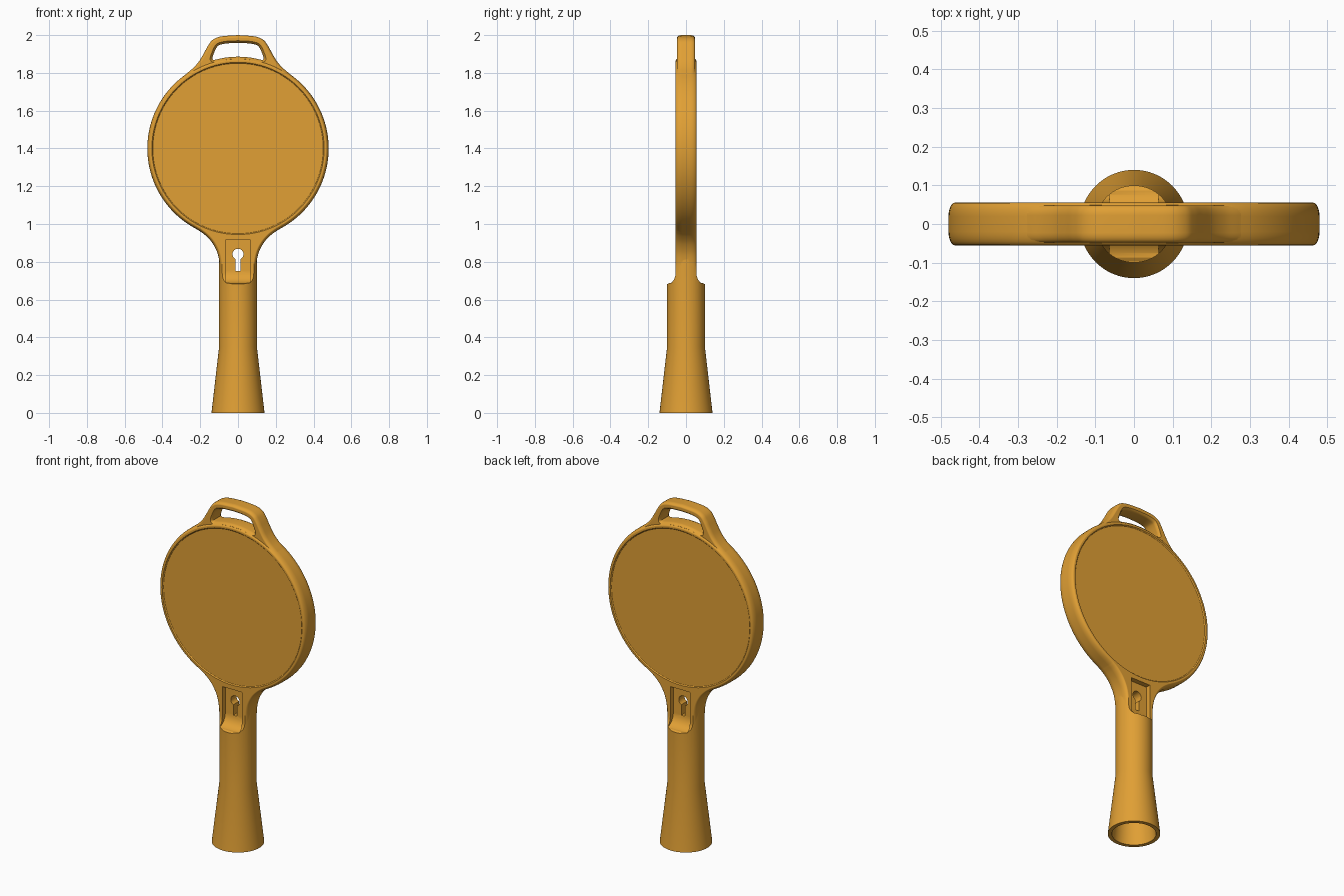
import bpy, bmesh, math
from mathutils import Vector

if "Cube" in bpy.data.objects:
    bpy.data.objects.remove(bpy.data.objects["Cube"])

orange = bpy.data.materials.new("amber_orange")
orange.diffuse_color = (0.75, 0.35, 0.035, 1)
orange.use_nodes = True
orange.node_tree.nodes["Principled BSDF"].inputs["Base Color"].default_value = orange.diffuse_color


def make(name, bm):
    bmesh.ops.recalc_face_normals(bm, faces=bm.faces)
    me = bpy.data.meshes.new(name)
    bm.to_mesh(me)
    bm.free()
    me.materials.append(orange)
    ob = bpy.data.objects.new(name, me)
    bpy.context.collection.objects.link(ob)
    return ob


def spline(pts, n=5):
    """Smooth curve through 2D points."""
    p = [Vector(q) for q in pts]
    p = [2 * p[0] - p[1]] + p + [2 * p[-1] - p[-2]]
    out = []
    for i in range(1, len(p) - 2):
        a, b, c, d = p[i - 1:i + 3]
        for k in range(n):
            t = k / n
            out.append(0.5 * (2 * b + (c - a) * t + (2 * a - 5 * b + 4 * c - d) * t * t
                              + (3 * b - a - 3 * c + d) * t ** 3))
    return out + [p[-2]]


def arc(r, a0, a1, n, cz=1.4):
    return [Vector((r * math.cos(math.radians(a0 + (a1 - a0) * i / n)),
                    cz + r * math.sin(math.radians(a0 + (a1 - a0) * i / n)))) for i in range(n + 1)]


def mirror(half):
    """Close a right-hand half outline (bottom to top) with its mirror image."""
    half = [Vector(p) for p in half]
    return half + [Vector((-p.x, p.y)) for p in reversed(half) if p.x > 1e-5]


def slab(name, pts, rings):
    """Stack of inset copies of an x-z outline; rings = (inset, y)."""
    n = len(pts)
    nor = []
    for i in range(n):
        e1 = (pts[i] - pts[i - 1]).normalized()
        e2 = (pts[(i + 1) % n] - pts[i]).normalized()
        n1, n2 = Vector((-e1.y, e1.x)), Vector((-e2.y, e2.x))
        m = (n1 + n2).normalized()
        nor.append(m / max(0.6, m.dot(n1)))
    bm = bmesh.new()
    layers = []
    for d, y in rings:
        layers.append([bm.verts.new((p.x + q.x * d, y, p.y + q.y * d)) for p, q in zip(pts, nor)])
    for a, b in zip(layers, layers[1:]):
        for i in range(n):
            j = (i + 1) % n
            bm.faces.new((a[i], a[j], b[j], b[i]))
    bm.faces.new(layers[0])
    bm.faces.new(layers[-1])
    return make(name, bm)


def rounded(h, bx, by, n=6):
    """Ring list for a slab of half thickness h with elliptical edges."""
    q = [(bx * (1 - math.cos(math.pi / 2 * i / n)), h - by + by * math.sin(math.pi / 2 * i / n))
         for i in range(n + 1)]
    return [(d, -y) for d, y in reversed(q)] + q


def prism_x(name, prof, w):
    """Extrude a y-z profile across x from -w to w."""
    bm = bmesh.new()
    a = [bm.verts.new((-w, y, z)) for y, z in prof]
    b = [bm.verts.new((w, y, z)) for y, z in prof]
    for i in range(len(a)):
        j = (i + 1) % len(a)
        bm.faces.new((a[i], a[j], b[j], b[i]))
    bm.faces.new(a)
    bm.faces.new(b)
    return make(name, bm)


def boolean(ob, tool, op):
    m = ob.modifiers.new(op, 'BOOLEAN')
    m.operation, m.object, m.solver = op, tool, 'EXACT'
    bpy.context.view_layer.objects.active = ob
    bpy.ops.object.modifier_apply(modifier=m.name)
    bpy.data.objects.remove(tool)


# Round head with flared neck
neck = spline([(.092, .665), (.095, .76), (.1, .81), (.112, .855), (.136, .9), (.168, .936), (.2, .961)])
body = slab("paddle_body", mirror(neck + arc(.48, -62, 90, 56)), rounded(.055, .016, .035))

# Handle: hollow, flared at the foot
prof = [(.118, 0), (.14, 0), (.14, .004), (.1, .35), (.1, .86), (0, .86)]
inner = [(0, .61), (.078, .61), (.078, .35)]
bm = bmesh.new()
N = 64
rows = []
for r, z in prof + inner:
    if r == 0:
        rows.append([bm.verts.new((0, 0, z))] * N)
    else:
        rows.append([bm.verts.new((r * math.cos(2 * math.pi * i / N), r * math.sin(2 * math.pi * i / N), z))
                     for i in range(N)])
for k in range(len(rows)):
    a, b = rows[k], rows[(k + 1) % len(rows)]
    if a[0] is a[1] and b[0] is b[1]:
        continue
    for i in range(N):
        j = (i + 1) % N
        vs = list(dict.fromkeys((a[i], a[j], b[j], b[i])))
        bm.faces.new(vs)
handle = make("handle", bm)

# Shoulder cuts that flatten the handle top, with a curved fillet
for s in (-1, 1):
    fil = [(.2, .682), (.097, .682), (.088, .687), (.073, .694), (.063, .706), (.057, .723), (.0545, .745),
           (.0545, .95), (.2, .95)]
    boolean(handle, prism_x("cutter", [(s * y, z) for y, z in fil], .2), 'DIFFERENCE')
boolean(body, handle, 'UNION')

# Hanging loop at the top
top = spline([(.308, 1.764), (.27, 1.798), (.235, 1.828), (.205, 1.863), (.18, 1.905), (.158, 1.945),
              (.134, 1.975), (.09, 1.993), (0, 2.0)])
loop = slab("loop", mirror([(.2, 1.6), (.29, 1.7)] + top), rounded(.0475, .014, .025))
hole = mirror(spline([(0, 1.886), (.06, 1.882), (.115, 1.871), (.131, 1.869), (.136, 1.878),
                      (.125, 1.91), (.113, 1.935), (.098, 1.948), (.06, 1.956), (0, 1.959)], 3))
boolean(body, loop, 'UNION')
boolean(body, slab("cutter", hole, [(-.012, -.08), (-.012, -.048), (-.005, -.041), (0, -.03),
                                    (0, .03), (-.005, .041), (-.012, .048), (-.012, .08)]), 'DIFFERENCE')

# Shallow round panels and neck pockets on both sides
disc = arc(.447, 0, 360, 96)[:-1]
for s in (-1, 1):
    boolean(body, slab("cutter", disc, [(0, s * .0485), (-.004, s * .0495), (-.010, s * .056),
                                        (-.010, s * .09)]), 'DIFFERENCE')
    pocket = [(.12, .688), (.075, .688), (.055, .697), (.04, .712), (.03, .732), (.026, .755),
              (.026, .918), (.12, .918)]
    boolean(body, prism_x("cutter", [(s * y, z) for y, z in pocket], .064), 'DIFFERENCE')

# Keyhole through the neck web
key = mirror([(.012, .752)] + arc(.029, -65, 90, 14, .84))
boolean(body, slab("cutter", key, [(0, -.1), (0, .1)]), 'DIFFERENCE')

# Smooth shading with crisp edges kept
bpy.ops.object.select_all(action='DESELECT')
body.select_set(True)
bpy.context.view_layer.objects.active = body
bpy.ops.object.shade_smooth_by_angle(angle=math.radians(28))
w = body.modifiers.new("weighted", 'WEIGHTED_NORMAL')
w.keep_sharp = True
